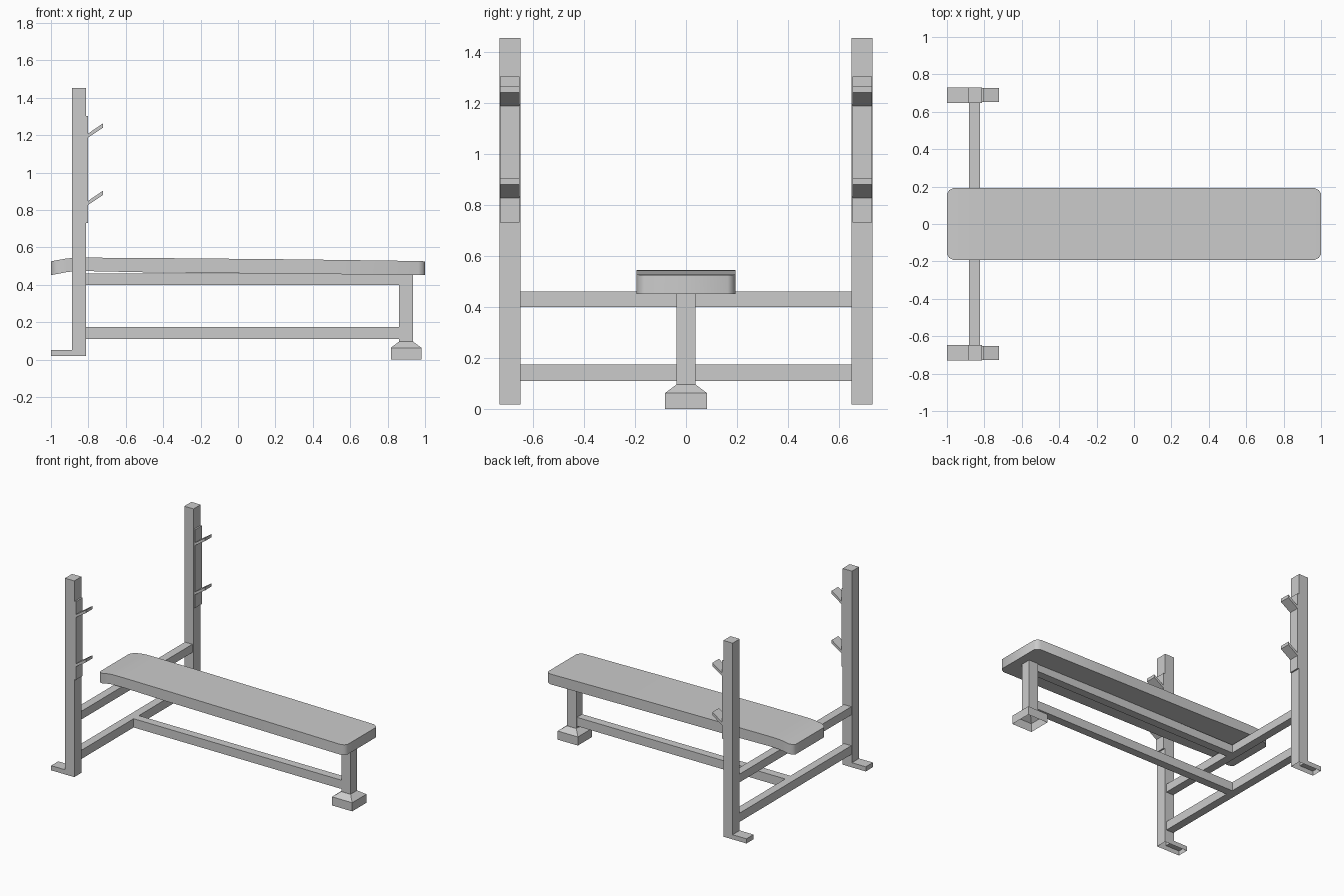
import bpy, bmesh

if "Cube" in bpy.data.objects:
    bpy.data.objects.remove(bpy.data.objects["Cube"])


def make_object(name, bm):
    bmesh.ops.recalc_face_normals(bm, faces=bm.faces)
    me = bpy.data.meshes.new(name)
    bm.to_mesh(me)
    bm.free()
    ob = bpy.data.objects.new(name, me)
    bpy.context.collection.objects.link(ob)
    return ob


def open_bottom(bm):
    # remove the lowest horizontal face so the foot is a hollow shell
    zmin = min(v.co.z for v in bm.verts)
    low = [f for f in bm.faces if all(abs(v.co.z - zmin) < 1e-5 for v in f.verts)]
    bmesh.ops.delete(bm, geom=low, context='FACES_ONLY')


def loft(name, rings, hollow=False):
    # join equally sized closed rings, capping both ends
    bm = bmesh.new()
    vs = [[bm.verts.new(p) for p in r] for r in rings]
    n = len(rings[0])
    for a, b in zip(vs, vs[1:]):
        for i in range(n):
            j = (i + 1) % n
            bm.faces.new((a[i], a[j], b[j], b[i]))
    bm.faces.new(vs[0])
    bm.faces.new(vs[-1])
    bmesh.ops.recalc_face_normals(bm, faces=bm.faces)
    if hollow:
        open_bottom(bm)
    return make_object(name, bm)


def extrude_y(name, profile, y0, y1, hollow=False):
    return loft(name, [[(x, y, z) for x, z in profile] for y in (y0, y1)], hollow)


def box(name, x0, x1, y0, y1, z0, z1):
    return extrude_y(name, [(x0, z0), (x1, z0), (x1, z1), (x0, z1)], y0, y1)


# Uprights with backward feet, hook plates and two bar hooks each
for side, s in (("left", -1), ("right", 1)):
    extrude_y(f"{side}_upright",
              [(-1, .018), (-.813, .018), (-.813, 1.452), (-.888, 1.452),
               (-.888, .052), (-1, .052)], s * .648, s * .73, hollow=True)
    ya, yb = sorted((s * .651, s * .727))
    box(f"{side}_hook_plate", -.815, -.802, ya, yb, .73, 1.302)
    for label, z in (("lower", .825), ("upper", 1.185)):
        extrude_y(f"{side}_{label}_hook",
                  [(-.805, z), (-.722, z + .055), (-.722, z + .078),
                   (-.805, z + .021)], ya, yb)

# Cross bars and long frame bars
for label, z0, z1 in (("upper", .40, .46), ("lower", .111, .175)):
    box(f"{label}_cross_bar", -.883, -.823, -.65, .65, z0, z1)
    box(f"{label}_long_bar", -.823, .865, -.03, .03, z0, z1)

# Front post and flared hollow foot
box("front_post", .861, .936, -.037, .037, .09, .457)


def rect(h, z):
    return [(.899 - h, -h, z), (.899 + h, -h, z), (.899 + h, h, z), (.899 - h, h, z)]


loft("front_foot", [rect(.082, 0), rect(.082, .063), rect(.038, .096)], hollow=True)

# Padded seat: stations along x give half width, bottom and top
stations = [(-1, .163, .452, .525), (-.988, .181, .454, .528), (-.965, .193, .458, .532),
            (-.92, .193, .467, .54), (-.88, .193, .472, .544), (-.80, .193, .473, .545),
            (-.46, .193, .466, .543), (.3, .193, .459, .536), (.965, .193, .452, .527),
            (.988, .181, .452, .526), (1, .163, .452, .525)]
seat = loft("seat", [[(x, -w, b), (x, w, b), (x, w, t), (x, -w, t)]
                     for x, w, b, t in stations])
bpy.context.view_layer.objects.active = seat
seat.select_set(True)
bpy.ops.object.shade_smooth_by_angle(angle=0.7)
